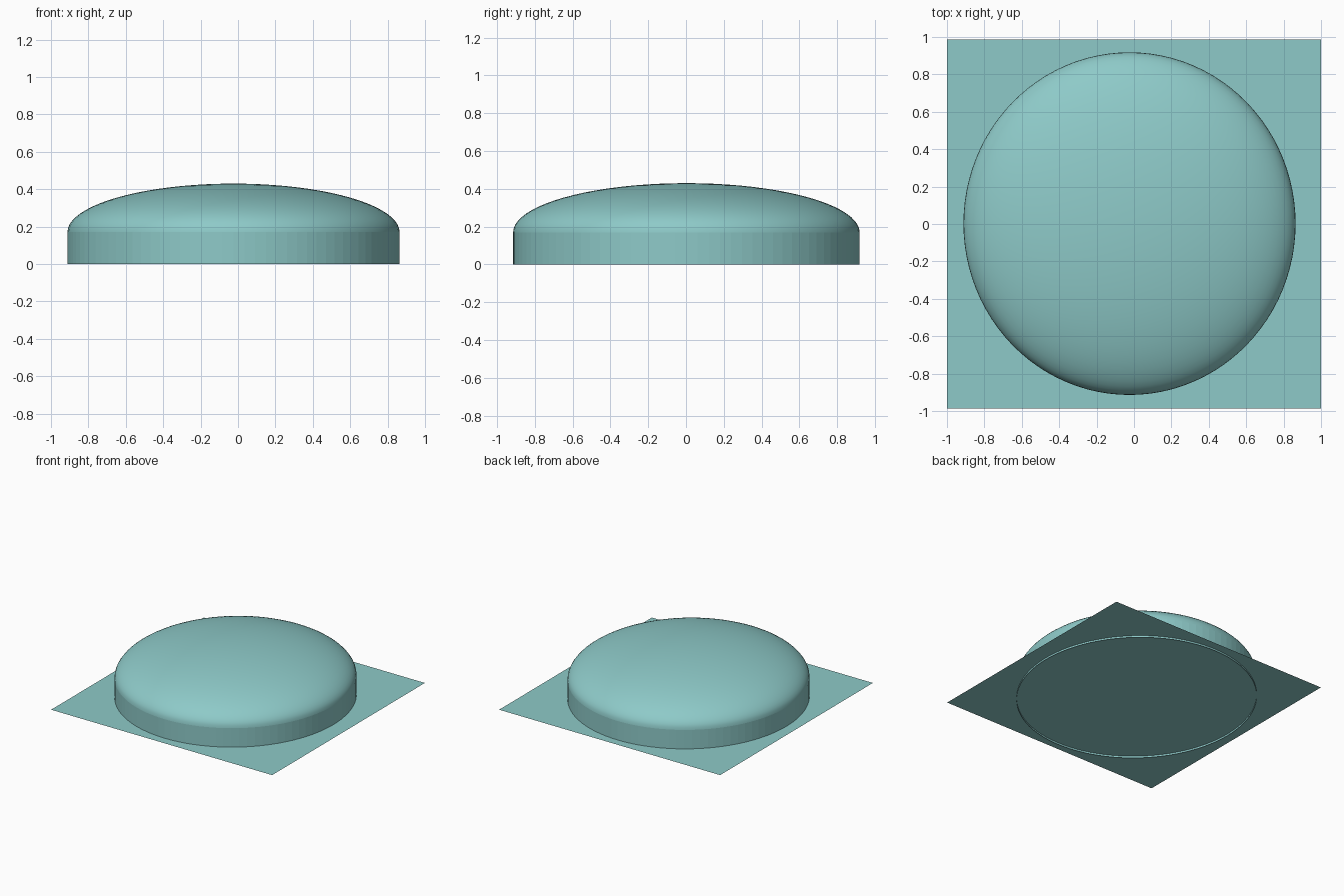
import bpy
import math

if "Cube" in bpy.data.objects:
    bpy.data.objects.remove(bpy.data.objects["Cube"])

CX, CY, RX, RY = -0.024, 0.002, 0.888, 0.916   # elliptical footprint
WALL_TOP, TOP = 0.17, 0.43
SHEET_Z = 0.015
SIDES = 96

teal = bpy.data.materials.new("teal")
teal.diffuse_color = (0.27, 0.59, 0.58, 1)
teal.use_nodes = True
teal.node_tree.nodes["Principled BSDF"].inputs["Base Color"].default_value = teal.diffuse_color


def make_object(name, verts, faces, smooth):
    mesh = bpy.data.meshes.new(name)
    mesh.from_pydata(verts, [], faces)
    mesh.update()
    mesh.materials.append(teal)
    obj = bpy.data.objects.new(name, mesh)
    bpy.context.collection.objects.link(obj)
    for poly in mesh.polygons:
        poly.use_smooth = smooth
    return obj


def ring(scale, z):
    return [(CX + RX * scale * math.cos(2 * math.pi * i / SIDES),
             CY + RY * scale * math.sin(2 * math.pi * i / SIDES), z)
            for i in range(SIDES)]


def loft(name, profile, smooth, apex=None):
    verts = [v for scale, z in profile for v in ring(scale, z)]
    faces = []
    for k in range(len(profile) - 1):
        for i in range(SIDES):
            a, b = k * SIDES + i, k * SIDES + (i + 1) % SIDES
            faces.append((a, b, b + SIDES, a + SIDES))
    if apex is not None:
        base = len(verts) - SIDES
        verts.append((CX, CY, apex))
        faces += [(base + i, base + (i + 1) % SIDES, len(verts) - 1)
                  for i in range(SIDES)]
    return make_object(name, verts, faces, smooth)


# Thin rectangular sheet, just above the wall's lower rim
make_object("ground_sheet",
            [(-1, -0.987, SHEET_Z), (1, -0.987, SHEET_Z),
             (1, 0.987, SHEET_Z), (-1, 0.987, SHEET_Z)],
            [(0, 1, 2, 3)], False)

# Faceted upright wall, open at both ends
loft("side_wall", [(1, 0), (1, WALL_TOP)], False)

# Smooth half-ellipsoid cap
STEPS = 20
angles = [math.pi / 2 * k / STEPS for k in range(STEPS)]
loft("dome", [(math.cos(a), WALL_TOP + (TOP - WALL_TOP) * math.sin(a))
              for a in angles], True, apex=TOP)
